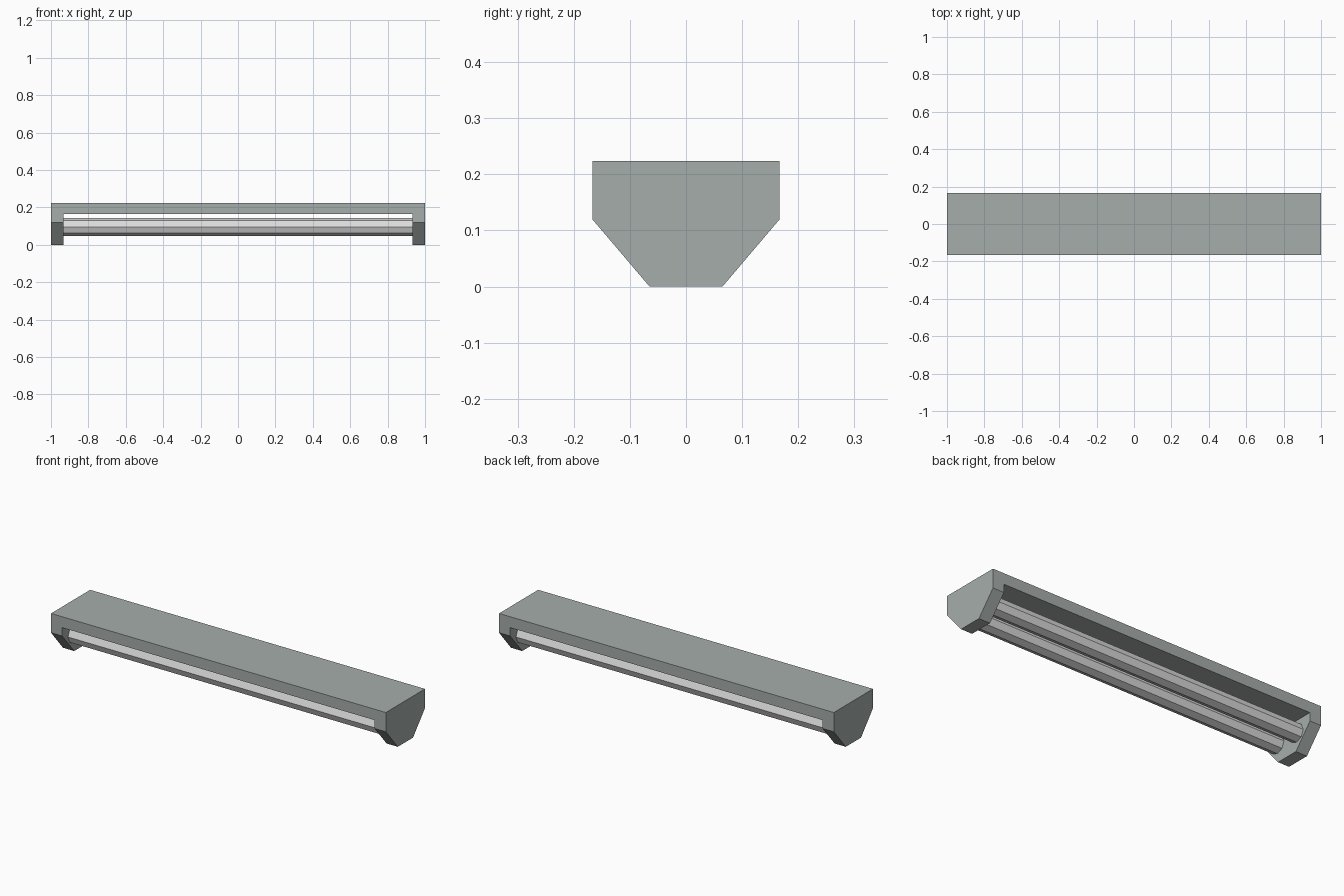
import bpy, bmesh, math

if "Cube" in bpy.data.objects:
    bpy.data.objects.remove(bpy.data.objects["Cube"])


def material(name, colour):
    m = bpy.data.materials.new(name)
    m.diffuse_color = (*colour, 1)
    m.use_nodes = True
    m.node_tree.nodes["Principled BSDF"].inputs["Base Color"].default_value = m.diffuse_color
    return m


def prism(name, profile, half_length, mat):
    """Extrude a closed (y, z) profile along x, centred on x = 0."""
    bm = bmesh.new()
    face = bm.faces.new([bm.verts.new((-half_length, y, z)) for y, z in profile])
    new = bmesh.ops.extrude_face_region(bm, geom=[face])["geom"]
    verts = [v for v in new if isinstance(v, bmesh.types.BMVert)]
    bmesh.ops.translate(bm, vec=(2 * half_length, 0, 0), verts=verts)
    bmesh.ops.recalc_face_normals(bm, faces=bm.faces)
    mesh = bpy.data.meshes.new(name)
    bm.to_mesh(mesh)
    bm.free()
    if mat:
        mesh.materials.append(mat)
    ob = bpy.data.objects.new(name, mesh)
    bpy.context.collection.objects.link(ob)
    return ob


grey = material("grey_green_metal", (0.38, 0.42, 0.405))
white = material("pale_tube_glass", (0.72, 0.72, 0.72))

# Housing: tapered bar, hollowed between its two end caps
half = [(0.167, 0.224), (0.167, 0.12), (0.065, 0.0)]
profile = half + [(-y, z) for y, z in reversed(half)]
housing = prism("housing", profile, 1.0, grey)
cutter = prism("housing_cutter",
               [(-0.3, -0.1), (0.3, -0.1), (0.3, 0.165), (-0.3, 0.165)], 0.933, None)
cutter.hide_render = True
mod = housing.modifiers.new("opening", "BOOLEAN")
mod.operation = "DIFFERENCE"
mod.solver = "EXACT"
mod.object = cutter
bpy.context.view_layer.objects.active = housing
bpy.ops.object.modifier_apply(modifier=mod.name)
bpy.data.objects.remove(cutter)

# Two eight-sided lamp tubes spanning the end caps
for label, yc in (("front", -0.07), ("back", 0.07)):
    ring = [(yc + 0.048 * math.cos(i * math.pi / 4),
             0.096 + 0.048 * math.sin(i * math.pi / 4)) for i in range(8)]
    prism(label + "_tube", ring, 0.934, white)
